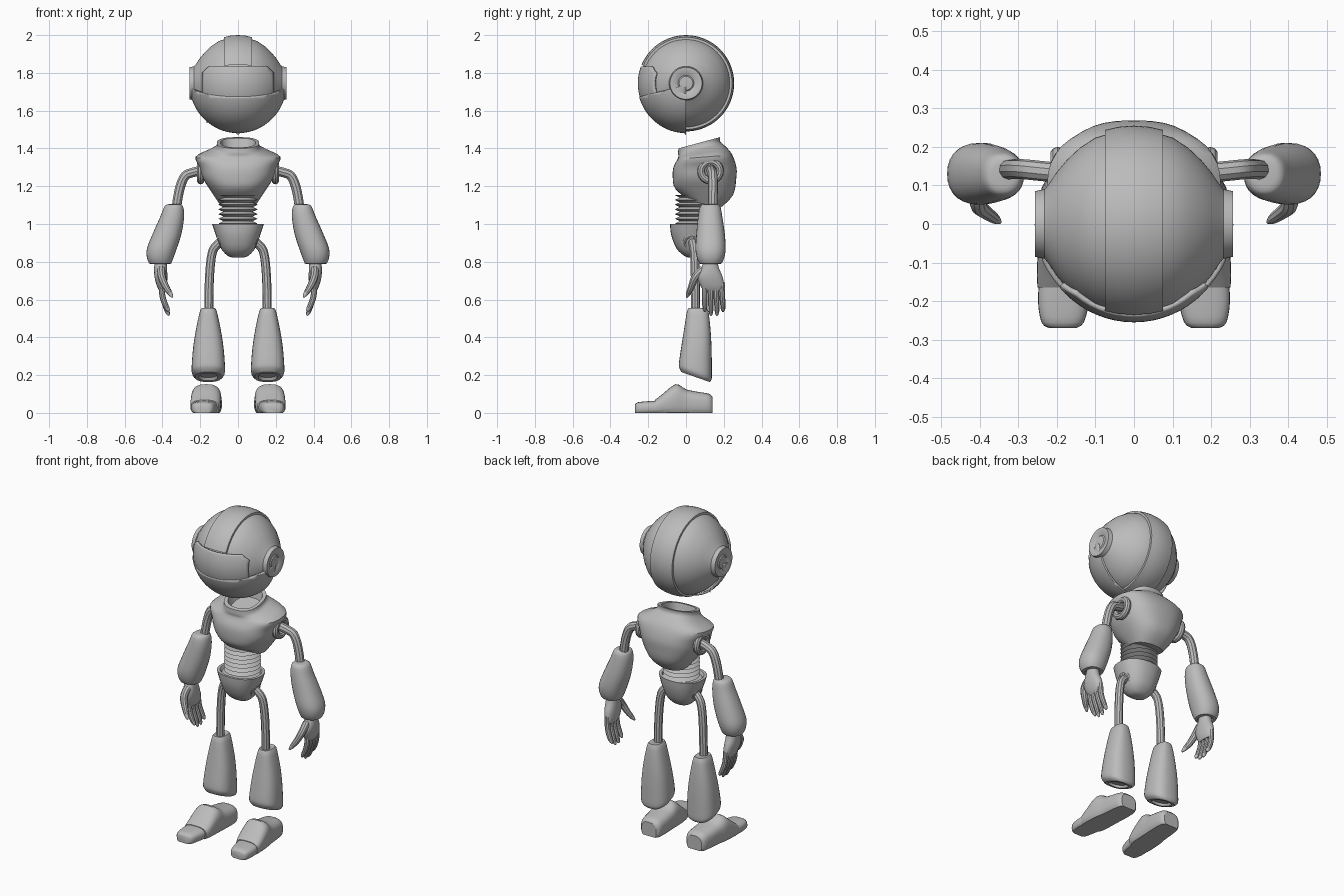
import bpy, bmesh, math
from mathutils import Vector

if "Cube" in bpy.data.objects:
    bpy.data.objects.remove(bpy.data.objects["Cube"])

grey = bpy.data.materials.new("plain grey")
grey.diffuse_color = (0.5, 0.5, 0.5, 1)
grey.use_nodes = True
grey.node_tree.nodes["Principled BSDF"].inputs["Base Color"].default_value = grey.diffuse_color


def finish(ob, mirror=False, angle=35):
    """Material, smooth shading and optional mirroring across x."""
    ob.data.materials.clear()
    ob.data.materials.append(grey)
    bpy.ops.object.select_all(action='DESELECT')
    ob.select_set(True)
    bpy.context.view_layer.objects.active = ob
    bpy.ops.object.shade_smooth_by_angle(angle=math.radians(angle))
    if mirror:
        ob.modifiers.new("mirror", 'MIRROR').use_clip = False
    return ob


def from_bmesh(name, bm, **kw):
    bmesh.ops.recalc_face_normals(bm, faces=bm.faces)
    me = bpy.data.meshes.new(name)
    bm.to_mesh(me)
    bm.free()
    ob = bpy.data.objects.new(name, me)
    bpy.context.collection.objects.link(ob)
    return finish(ob, **kw)


def skin(bm, rings, caps=True):
    rows = [[bm.verts.new(p) for p in r] for r in rings]
    n = len(rows[0])
    for a, b in zip(rows, rows[1:]):
        for i in range(n):
            j = (i + 1) % n
            bm.faces.new((a[i], a[j], b[j], b[i]))
    if caps:
        bm.faces.new(rows[0])
        bm.faces.new(rows[-1])


def resample(rows, steps):
    """Catmull-Rom through rows of section numbers."""
    out = []
    for k in range(len(rows) - 1):
        p = [rows[max(0, min(len(rows) - 1, k + d))] for d in (-1, 0, 1, 2)]
        for s in range(steps):
            t = s / steps
            out.append([0.5 * (2 * b + (c - a) * t + (2 * a - 5 * b + 4 * c - d) * t * t
                               + (3 * b - a - 3 * c + d) * t ** 3) for a, b, c, d in zip(*p)])
    return out + [list(rows[-1])]


def oval(n, power):
    for i in range(n):
        a = 2 * math.pi * i / n
        c, s = math.cos(a), math.sin(a)
        yield (math.copysign(abs(c) ** (2 / power), c), math.copysign(abs(s) ** (2 / power), s))


def loft(name, rows, power=2.2, steps=3, seg=28, recess=None, **kw):
    """Rows (z, cx, cy, rx, ry, tilt); recess rows sink into the last cap."""
    rows = resample(rows, steps) + [list(r) for r in (recess or [])]
    bm = bmesh.new()
    skin(bm, [[(cx + u * rx, cy + v * ry, z + t * v * ry) for u, v in oval(seg, power)]
              for z, cx, cy, rx, ry, t in rows])
    return from_bmesh(name, bm, **kw)


def lathe(bm, profile, axis, centre, seg=64):
    """Revolve (position, radius) around the x or z axis."""
    rings = []
    for p, r in profile:
        ring = []
        for i in range(seg):
            a = 2 * math.pi * i / seg
            c, s = r * math.cos(a), r * math.sin(a)
            ring.append(Vector(centre) + Vector((p, c, s) if axis == 'x' else (c, s, p)))
        rings.append(ring)
    skin(bm, rings)


def tube(name, points, depth, radii=None, **kw):
    cu = bpy.data.curves.new(name, 'CURVE')
    cu.dimensions = '3D'
    cu.bevel_depth, cu.bevel_resolution, cu.use_fill_caps = depth, 3, True
    sp = cu.splines.new('NURBS')
    sp.points.add(len(points) - 1)
    for i, (p, q) in enumerate(zip(sp.points, points)):
        p.co = (*q, 1)
        p.radius = radii[i] if radii else 1
    sp.use_endpoint_u, sp.order_u, sp.resolution_u = True, 3, 6
    ob = bpy.data.objects.new(name, cu)
    bpy.context.collection.objects.link(ob)
    bpy.ops.object.select_all(action='DESELECT')
    ob.select_set(True)
    bpy.context.view_layer.objects.active = ob
    bpy.ops.object.convert(target='MESH')
    return finish(bpy.context.object, **kw)


HEAD = Vector((0, 0, 1.745))

# helmet: turned about the x axis, with ear discs at both ends
half = [(0, .243), (.05, .239), (.1, .224), (.14, .198), (.175, .165), (.2, .135), (.22, .105),
        (.232, .09), (.257, .085), (.257, .07), (.25, .048), (.247, .042), (.252, .036), (.254, .01)]
bm = bmesh.new()
lathe(bm, [(-x, r) for x, r in half[:0:-1]] + half, 'x', HEAD)
from_bmesh("helmet", bm)

# crest band: over the top and down the back
bm = bmesh.new()
lathe(bm, [(-.075, .225), (-.075, .244), (-.04, .252), (0, .255), (.04, .252), (.075, .244), (.075, .225)],
      'x', HEAD, 96)
bmesh.ops.delete(bm, geom=[f for f in bm.faces if len(f.verts) > 4 or
                           (f.calc_center_median().y < 0 and f.calc_center_median().z < 1.835)],
                 context='FACES')
from_bmesh("crest", bm)


def shell(name, radii, cuts):
    """Piece of a rounded shell; every cut is (point, normal of the side removed)."""
    bm = bmesh.new()
    bmesh.ops.create_uvsphere(bm, u_segments=64, v_segments=40, radius=1)
    for v in bm.verts:
        v.co = HEAD + Vector([a * b for a, b in zip(v.co, radii)])
    for co, no in cuts:
        bmesh.ops.bisect_plane(bm, geom=bm.verts[:] + bm.edges[:] + bm.faces[:],
                               plane_co=co, plane_no=no, clear_outer=True)
    ob = from_bmesh(name, bm)
    so = ob.modifiers.new("thickness", 'SOLIDIFY')
    so.thickness, so.offset = .012, -1


# jaw and visor
shell("jaw", (.258, .258, .264), [((0, 0, 0), (0, 1, 0)), ((0, 0, 1.735), (0, -.25, 1))])
shell("visor", (.253, .255, .255),
      [((0, 0, 0), (0, 1, 0)), ((0, 0, 1.835), (0, 0, 1)), ((0, 0, 1.66), (0, 0, -1))]
      + [((s * .19, 0, 1.74), (s, 0, 0)) for s in (-1, 1)]
      + [((s * .175, 0, 1.815), (s, 0, 1)) for s in (-1, 1)])

# torso with an open collar
loft("torso", [(1.105, 0, .1, .095, .085, -.2), (1.17, 0, .097, .14, .153, -.1), (1.24, 0, .098, .185, .168, 0),
               (1.3, 0, .1, .203, .167, 0), (1.355, 0, .1, .225, .145, .08), (1.385, 0, .085, .16, .125, .2),
               (1.405, 0, .07, .118, .112, .27), (1.43, 0, .07, .112, .11, .27)],
     power=2.5, seg=40, recess=[(1.43, 0, .07, .092, .09, .27), (1.38, 0, .07, .08, .078, .27)])

# bellows waist
ridges = [(0.99 + .0125 * i, .104 if i % 2 else .078) for i in range(14)]
bm = bmesh.new()
lathe(bm, ridges, 'z', (0, .045, 0), 40)
from_bmesh("waist_bellows", bm, angle=25)

# pelvis
loft("pelvis", [(.822, 0, .035, .025, .02, 0), (.832, 0, .035, .055, .045, 0), (.87, 0, .032, .09, .082, 0),
                (.94, 0, .03, .117, .108, 0), (1.0, 0, .03, .137, .115, 0)],
     power=2.3, recess=[(1.0, 0, .03, .12, .1, 0), (.985, 0, .03, .11, .09, 0)])

# shoulder and hip sockets
for name, at, big, small, tilt in (("shoulder_socket", (.198, .13, 1.28), .05, .02, 90),
                                   ("hip_socket", (.09, .03, .905), .036, .012, 115)):
    bpy.ops.mesh.primitive_torus_add(major_radius=big, minor_radius=small, major_segments=28, minor_segments=10)
    ob = bpy.context.object
    ob.name = name
    ob.rotation_euler = (0, math.radians(tilt), 0)
    ob.location = at
    bpy.ops.object.transform_apply(location=True, rotation=True)
    finish(ob, mirror=True)

# limb tubes
tube("upper_arm", [(.16, .13, 1.29), (.22, .135, 1.28), (.31, .145, 1.25), (.33, .14, 1.05)], .026, mirror=True)
tube("upper_leg", [(.06, .03, .92), (.1, .035, .91), (.155, .05, .83), (.155, .05, .52)], .024, mirror=True)

# forearms and shins
loft("forearm", [(1.105, .34, .128, .025, .028, 0), (1.095, .34, .128, .048, .052, 0), (1.04, .348, .128, .063, .064, 0),
                 (.95, .375, .13, .076, .075, 0), (.87, .403, .13, .079, .08, 0), (.82, .412, .13, .07, .072, 0),
                 (.79, .412, .13, .058, .058, 0)],
     recess=[(.788, .412, .13, .04, .045, 0), (.8, .412, .13, .035, .04, 0)], mirror=True)
loft("shin", [(.552, .157, .062, .025, .04, 0), (.545, .157, .062, .042, .055, 0), (.45, .157, .06, .064, .069, 0),
              (.35, .157, .055, .08, .08, 0), (.25, .157, .05, .088, .087, -.2), (.21, .157, .05, .086, .086, -.35),
              (.19, .157, .05, .068, .075, -.35)],
     power=2.6, recess=[(.19, .157, .05, .05, .055, -.35), (.205, .157, .05, .045, .05, -.35)], mirror=True)

# hands
loft("palm", [(.81, .408, .13, .03, .035, 0), (.77, .41, .128, .034, .045, 0), (.72, .408, .128, .034, .066, 0),
              (.67, .403, .14, .026, .062, 0), (.645, .4, .145, .016, .05, 0)], mirror=True)
for i, tip in enumerate((.535, .515, .515, .535)):
    y = .1 + .03 * i
    tube("finger", [(.405, y, .69), (.405, y, .63), (.385, y + .002 * i, .57), (.37, y + .002 * i, tip + .01),
                    (.366, y + .002 * i, tip)], .016, (1, 1, .95, .75, .25), mirror=True)
tube("thumb", [(.405, .09, .76), (.41, .05, .73), (.385, .03, .67), (.355, .01, .625), (.347, .004, .612)],
     .022, (1, 1, .85, .6, .2), mirror=True)


def foot_part(name, rows):
    """Rows (y, cx, half width, height) with a flat sole."""
    bm = bmesh.new()
    skin(bm, [[(cx + u * w, y, max(0, h * (.42 + .58 * v))) for u, v in oval(28, 2.8)]
              for y, cx, w, h in resample(rows, 3)])
    from_bmesh(name, bm, mirror=True)


# feet
foot_part("toe_cap", [(-.27, .185, .035, .044), (-.255, .185, .055, .056), (-.2, .182, .067, .062),
                      (-.14, .175, .07, .066)])
foot_part("shoe", [(-.165, .176, .074, .068), (-.13, .172, .08, .095), (-.055, .168, .08, .152), (0, .162, .075, .125),
                   (.06, .158, .073, .112), (.12, .155, .066, .102), (.14, .155, .05, .085)])
